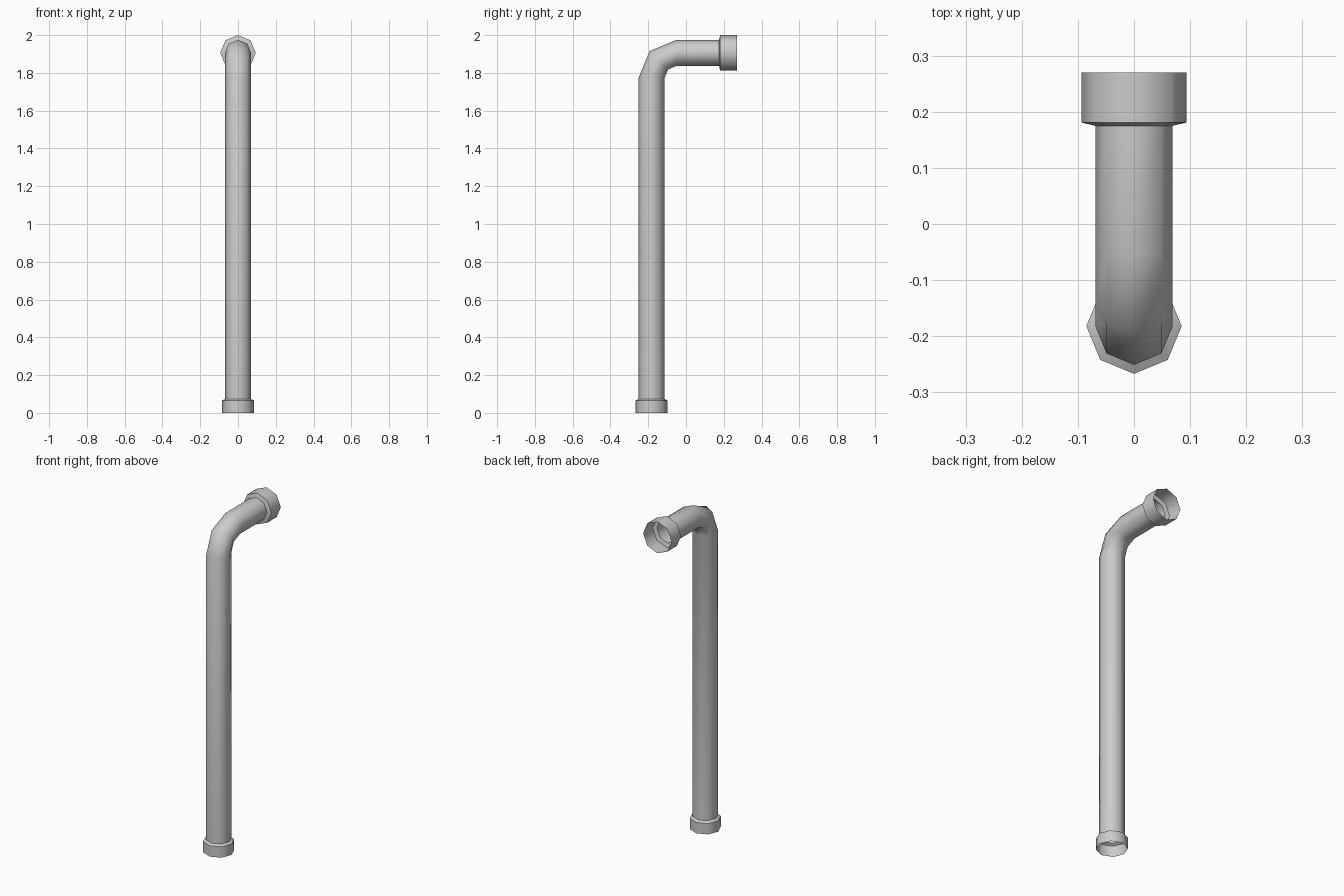
import bpy, bmesh
from math import sin, cos, pi, radians

if "Cube" in bpy.data.objects:
    bpy.data.objects.remove(bpy.data.objects["Cube"])

SIDES = 8
AXIS_Y, AXIS_Z = -0.182, 1.906      # centre lines of the upright and the outlet
BEND = 0.132                        # bend radius of the centre line
PIPE_R = 0.069


def loft(name, rings):
    """Open octagonal tube through rings (y, z, tilt, radius); tilt 0 = up, 90 = towards +y."""
    bm = bmesh.new()
    loops = []
    for y, z, tilt, r in rings:
        t = radians(tilt)
        loop = []
        for i in range(SIDES):
            a = 2 * pi * i / SIDES
            u, v = r * cos(a), r * sin(a)
            loop.append(bm.verts.new((u, y + v * cos(t), z - v * sin(t))))
        loops.append(loop)
    for a, b in zip(loops, loops[1:]):
        for i in range(SIDES):
            j = (i + 1) % SIDES
            bm.faces.new((a[i], a[j], b[j], b[i]))
    mesh = bpy.data.meshes.new(name)
    bm.to_mesh(mesh)
    bm.free()
    ob = bpy.data.objects.new(name, mesh)
    bpy.context.collection.objects.link(ob)
    bpy.ops.object.select_all(action='DESELECT')
    ob.select_set(True)
    bpy.context.view_layer.objects.active = ob
    bpy.ops.object.shade_smooth_by_angle(angle=radians(50))
    return ob


# Pipe: upright, two-segment elbow, outlet run
path = [(AXIS_Y, 0.074, 0, PIPE_R)]
for tilt in (0, 45, 90):
    t = radians(tilt)
    path.append((AXIS_Y + BEND * (1 - cos(t)), AXIS_Z - BEND + BEND * sin(t), tilt, PIPE_R))
path.append((0.175, AXIS_Z, 90, PIPE_R))
loft("pipe", path)

# Base collar: open sleeve with a sloped shoulder
loft("base_collar", [(AXIS_Y, 0, 0, 0.085), (AXIS_Y, 0.065, 0, 0.085),
                     (AXIS_Y, 0.074, 0, PIPE_R)])

# Outlet collar: wider open sleeve at the mouth
loft("outlet_collar", [(0.175, AXIS_Z, 90, PIPE_R), (0.181, AXIS_Z, 90, 0.094),
                       (0.27, AXIS_Z, 90, 0.094)])
